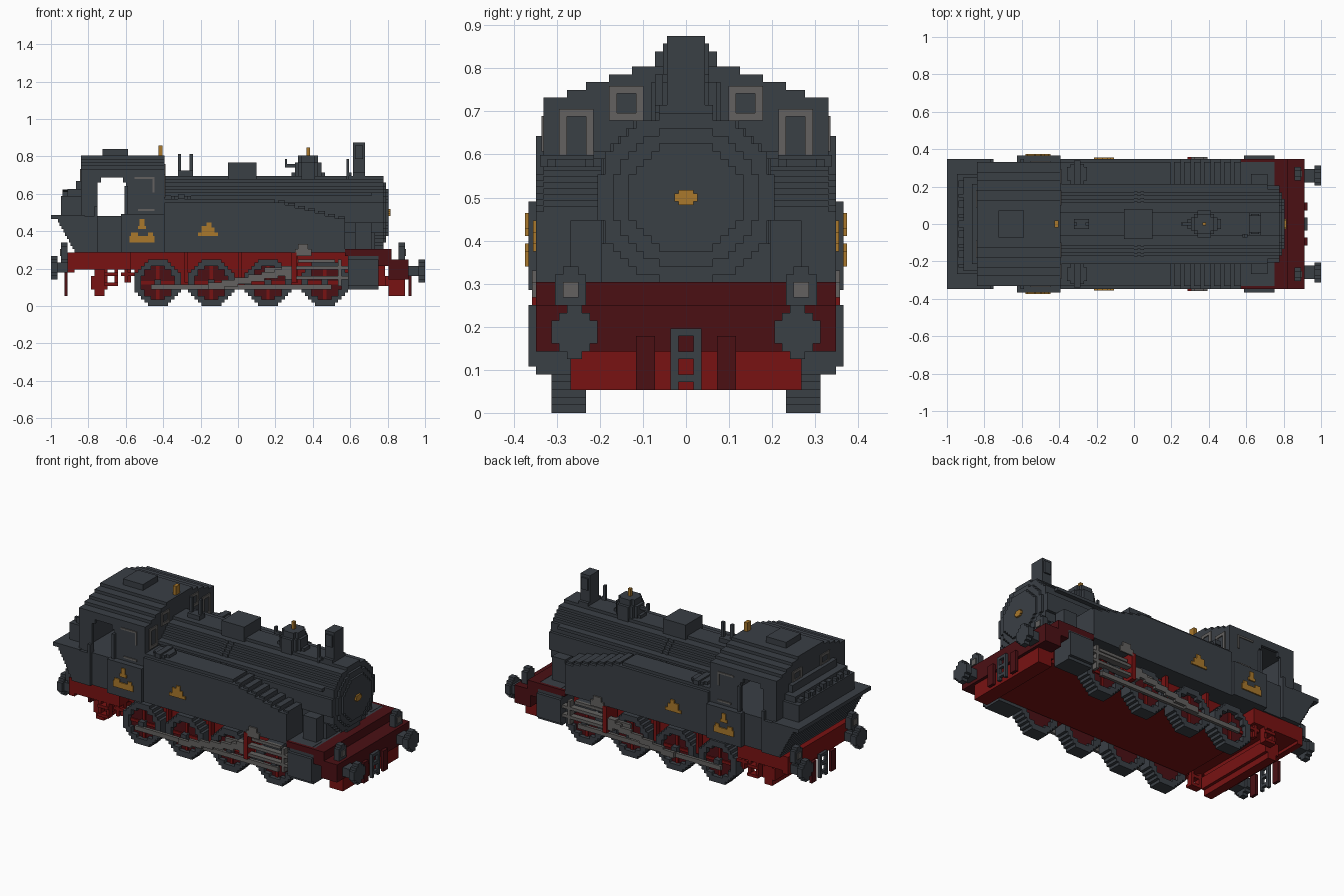
import bpy, bmesh, math, random

random.seed(4)
CELL = 1 / 56  # size of one building cube

old = bpy.data.objects.get("Cube")
if old:
    bpy.data.objects.remove(old)


def material(name, colour):
    mat = bpy.data.materials.new(name)
    mat.use_nodes = True
    mat.diffuse_color = (*colour, 1)
    mat.node_tree.nodes["Principled BSDF"].inputs["Base Color"].default_value = (*colour, 1)
    return mat


dark = material("dark_grey", (.042, .05, .06))
red = material("bright_red", (.19, .006, .006))
maroon = material("dark_red", (.07, .005, .007))
steel = material("steel_grey", (.125, .12, .115))
gold = material("gold", (.4, .19, .025))


def part(name, mat, *boxes, mirror=False):
    """One object from boxes (x0, x1, y0, y1, z0, z1) measured in cubes."""
    bm = bmesh.new()
    for x0, x1, y0, y1, z0, z1 in boxes:
        for side in ((1, -1) if mirror else (1,)):
            cube = bmesh.ops.create_cube(bm, size=1)
            for v in cube["verts"]:
                v.co.x = (x1 if v.co.x > 0 else x0) * CELL
                v.co.y = (y1 if v.co.y > 0 else y0) * CELL * side
                v.co.z = (z1 if v.co.z > 0 else z0) * CELL
            if side < 0:
                bmesh.ops.reverse_faces(bm, faces=list({f for v in cube["verts"] for f in v.link_faces}))
    mesh = bpy.data.meshes.new(name)
    bm.to_mesh(mesh)
    bm.free()
    mesh.materials.append(mat)
    obj = bpy.data.objects.new(name, mesh)
    bpy.context.collection.objects.link(obj)
    return obj


def rows(radius):
    """Rows (half width, offset) of a blocky disc."""
    return [(round(math.sqrt(radius ** 2 - (t + .5) ** 2)) or 1, t) for t in range(-radius, radius)]


def disc_x(x0, x1, y, z, r):
    return [(x0, x1, y - w - .5, y + w + .5, z + t, z + t + 1) for w, t in rows(r)]


def disc_y(y0, y1, x, z, r):
    return [(x - w, x + w, y0, y1, z + t, z + t + 1) for w, t in rows(r)]


def disc_z(z0, z1, x, y, r):
    return [(x - w, x + w, y + t, y + t + 1, z0, z1) for w, t in rows(r)]


def ring_y(y0, y1, x, z, r, hole):
    inner = {t: w for w, t in rows(hole)}
    boxes = []
    for w, t in rows(r):
        gap = inner.get(t, 0)
        boxes += [(x - w, x - gap, y0, y1, z + t, z + t + 1), (x + gap, x + w, y0, y1, z + t, z + t + 1)]
    return boxes


def frame(axis, level, a0, a1, z0, z1):
    """Thin rectangular window frame facing along x or y."""
    bars = [(a0, a0 + 1, z0, z1), (a1 - 1, a1, z0, z1), (a0, a1, z0, z0 + 1), (a0, a1, z1 - 1, z1)]
    thin = (level, level + .3)
    return [(*thin, a, b, c, d) if axis == "x" else (a, b, *thin, c, d) for a, b, c, d in bars]


# Chassis and ends
part("main_frame", red, (-31, 44, -13, 13, 6, 16), (-50, -31, -13, 13, 11, 16))
part("rear_frame_sides", red, (-50, -32, 13, 18, 11, 16), mirror=True)
part("front_buffer_beam", maroon, (45, 51, -19.5, 19.5, 8, 14), (42, 46, -19.5, 19.5, 12, 17))
part("rear_buffer_beam", red, (-51, -49, -18, 18, 10, 16))
part("front_plough", red, (45, 50, -15, 15, 3, 8), (44, 49, -15, 15, 6, 9))
part("rear_plough", red, (-43, -40, -15, 15, 3, 11), (-44, -39, -15, 15, 5, 9))
part("running_board_edges", maroon, (32, 45, 18.5, 19.5, 15, 17), mirror=True)
part("front_deck", dark, (32, 43, -18.5, 18.5, 15, 16.9))

for end, face, foot in (("front", 51, 7), ("rear", -52, 8)):
    out = 1 if face > 0 else -1
    tip = 54 if out > 0 else -56
    shaft = sorted((51 * out, 54 * out))
    part(end + "_buffers", dark, (*shaft, 12.5, 16.5, foot + 2, foot + 5),
         (tip, tip + 2, 11.5, 17.5, foot + 2, foot + 5), (tip, tip + 2, 12.5, 16.5, foot + 1, foot + 6),
         (tip, tip + 2, 13.5, 15.5, foot, foot + 7), mirror=True)
    part(end + "_ladder", dark, (face, face + 1, 1, 2, 3, 11),
         *[(face, face + 1, 0, 2, z, z + 1) for z in (4, 7, 10)], mirror=True)
    part(end + "_brake_hoses", maroon, (face, face + 1, 4, 6.5, 3, 10), mirror=True)
    lamp = 48 if out > 0 else -53
    part(end + "_lamps", dark, (lamp, lamp + 2, 13, 17, 14, 18), (lamp, lamp + 2, 14, 16, 13, 19), mirror=True)
    glass = lamp + 2 if out > 0 else lamp - .3
    part(end + "_lamp_glass", steel, (glass, glass + .3, 14, 16, 15, 17), mirror=True)

# Wheels
for number, x in enumerate((-24, -8, 9, 26), 1):
    for side, y in (("left", 13), ("right", -17.5)):
        deep = y + 1 if y > 0 else y + 1.5
        part(f"{side}_tyre_{number}", dark, *ring_y(y, y + 4.5, x, 7, 7, 5))
        part(f"{side}_wheel_{number}", maroon, *disc_y(deep, deep + 2, x, 7, 5))
    part(f"hubs_{number}", dark, (x - 1, x + 1, 15, 18, 6, 8), mirror=True)
    part(f"spokes_{number}", red, (x - .5, x + .5, 16, 16.4, 2, 12), (x - 5, x + 5, 16, 16.4, 6.5, 7.5), mirror=True)
part("brake_hangers", red, *[(x, x + 1, 14, 16, 7, 16) for x in (-33, -16, 0, 17)], mirror=True)

# Cylinders and driving rods
part("cylinders", dark, (33, 42, 13, 20.5, 6, 14), (33, 42, 13, 19.5, 5, 15), (34, 41, 13, 18.5, 15, 17), mirror=True)
part("coupling_rods", steel, (-26, 28, 17.5, 18.5, 5, 6.5), mirror=True)
part("connecting_rods", steel, *[(-9 + 4 * i, -4 + 4 * i, 18.5, 19.5, 5 + i * .8, 7 + i * .8) for i in range(6)],
     mirror=True)
part("slide_bars", steel, (13, 33, 17.5, 19.5, 11, 12), (14, 33, 17.5, 19.5, 8, 9), (30, 31, 17.5, 19.5, 6, 14),
     (8, 14, 17.5, 18.5, 10, 11.5), (18, 29, 17.5, 18.5, 13, 14), mirror=True)
part("rod_brackets", red, (16, 17.5, 14, 20, 7, 16), mirror=True)
part("valve_gear", steel, (17, 22, 19.5, 20, 15, 17), (18, 21, 19.5, 20, 17, 18.5), mirror=True)

# Boiler and front door
part("boiler", dark, *disc_x(-22, 42, 0, 28, 11), (-22, 41, -11, 11, 16, 22))
part("smokebox", dark, *disc_x(42, 43.5, 0, 28, 11))
part("smokebox_door", dark, *disc_x(43.5, 44.3, 0, 28, 9), *disc_x(44, 45, 0, 28, 7))
part("door_knob", gold, (45, 45.6, -1.5, 1.5, 27.5, 28.5), (45, 45.6, -1, 1, 27, 29))
part("boiler_bands", dark, *[(x, x + 1, -w - .8, w + .8, 28 + t, 29 + t) for x in (0, 2) for w, t in rows(11)],
     *[(x, x + 1, -4, 4, 39, 39.4) for x in (0, 2)])
part("handrails", dark, (-22, 40, 10.5, 12, 33, 34), mirror=True)
part("front_boxes", dark, (35, 40, 11, 15, 16, 25), mirror=True)

# Boiler fittings
part("chimney", dark, (34.5, 38, -2.5, 2.5, 38, 49), (34.5, 38, -3.5, 3.5, 38, 40), (35, 37.5, -3, 3, 44, 48))
part("chimney_pipe", dark, (32.5, 33.3, -4, -3, 38, 44), (32.5, 34, -4, -3, 39, 40))
part("steam_dome", dark, *disc_z(38, 43, 21, 0, 4), *disc_z(43, 45, 21, 0, 3), (16, 26, -1.5, 1.5, 38, 40))
part("dome_valve", gold, (20.5, 21.5, -.5, .5, 45, 47.5))
part("dome_hook", dark, (14, 17, -.5, .5, 41.5, 42.5), (14, 14.7, -.5, .5, 42, 44))
part("sand_box", dark, (-3, 5.5, -4.5, 4.5, 38, 43))
part("safety_valves", dark, (-18, -13.5, -1.5, 1.5, 38, 40.5), (-18, -17, -.5, .5, 40, 45.5),
     (-14.5, -13.5, -.5, .5, 40, 45.5))
part("whistle", gold, (-23.8, -22.6, -1, 1, 43, 48))

# Side tanks with stepped front slope
part("side_tanks", dark, (-22, 11, 11, 19.5, 16, 31), (-22, 11, 11, 18.5, 31, 32),
     *[(11 + 3 * i, 14 + 3 * i, 11, 19.5, 16, 31 - i * .8) for i in range(7)],
     *[(12 + 3 * i, 14 + 3 * i, 11, 18.5, 30 - i * .8, 31.6 - i * .8) for i in range(7)], mirror=True)
part("tank_lids", dark, *disc_z(32, 33, -17, 15, 3), (-18, -16, 11, 19, 32, 33.5), mirror=True)
part("tank_arches", gold, (-10, -7.5, 19.5, 19.9, 21, 23), (-12, -10, 19.5, 19.9, 21, 22),
     (-11, -9, 19.5, 19.9, 22, 24), (-9.5, -8, 19.5, 19.9, 23, 25), (-8.5, -7, 19.5, 19.9, 22, 23.5),
     (-7.5, -6, 19.5, 19.9, 21, 22), mirror=True)

# Hollow cab with open doorways
part("cab_floor", dark, (-47, -22, -18.5, 18.5, 16, 27))
part("cab_end_walls", dark, (-23, -22, -18.5, 18.5, 27, 41), (-47, -46, -18.5, 18.5, 27, 41))
part("cab_side_walls", dark, (-47, -42, 17.5, 18.5, 27, 41), (-33.5, -22, 17.5, 18.5, 27, 41),
     (-42, -33.5, 17.5, 18.5, 38.5, 41), (-42, -41, 17.5, 18.5, 37, 39), (-34.5, -33.5, 17.5, 18.5, 37, 39),
     mirror=True)
part("cab_roof", dark, *[(-47, -22, -w, w, 40 + i, 41 + i) for i, w in enumerate((18.5, 15.5, 13, 10, 7))])
part("roof_vent", dark, (-40.5, -33, -4, 4, 44, 47))
part("cab_side_panels", dark, (-35, -22, 18.5, 20.5, 16, 27.5), (-47, -42, 18.5, 19.5, 16, 27), mirror=True)
part("door_rails", dark, (-34, -33, 18.5, 19.5, 18, 36), (-43, -42, 18.5, 19.5, 18, 30), mirror=True)
part("side_window_frames", steel, (-31, -25, 18.5, 18.8, 38, 38.6), (-25.6, -25, 18.5, 18.8, 34, 38),
     (-30, -25, 18.5, 18.8, 28.5, 29.1), mirror=True)
part("front_window_frames", steel, *frame("x", -22, 12, 16.5, 32.5, 39.5), *frame("x", -22, 5.5, 10, 38, 42.5),
     mirror=True)
part("rear_window_frames", steel, *frame("x", -47.3, 5, 10, 37, 41), mirror=True)
part("number_plates", gold, (-32.5, -25, 20.5, 20.9, 19, 21), (-32, -30, 20.5, 20.9, 21, 22),
     (-27, -25.5, 20.5, 20.9, 21, 22), (-30, -27.5, 20.5, 20.9, 23, 24), (-29.5, -28, 20.5, 20.9, 24, 26), mirror=True)

# Flared coal bunker
part("bunker", dark, *[(-49 - i * .55, -46, -19.5, 19.5, 16 + i, 17 + i) for i in range(10)],
     (-56, -46, -19.5, 19.5, 26, 27.3))
part("bunker_top", dark, (-53, -46, -15, 15, 27, 33), (-51, -46, -14, 14, 33, 35), (-48.5, -46, -12, 12, 35, 37.5))
part("coal", dark, *[(-52.5, -50, y, y + random.choice((1, 2)), 32, 34 + random.random()) for y in range(-13, 13, 3)])

# Cab steps
part("cab_steps", red, (-40, -39, 16, 18, 6, 12), (-37, -36, 16, 18, 6, 12),
     *[(-40, -36, 16, 18.5, z, z + 1) for z in (6, 9)], (-35, -31, 16, 17, 9, 10), (-34, -33, 15, 17, 7, 16), mirror=True)
